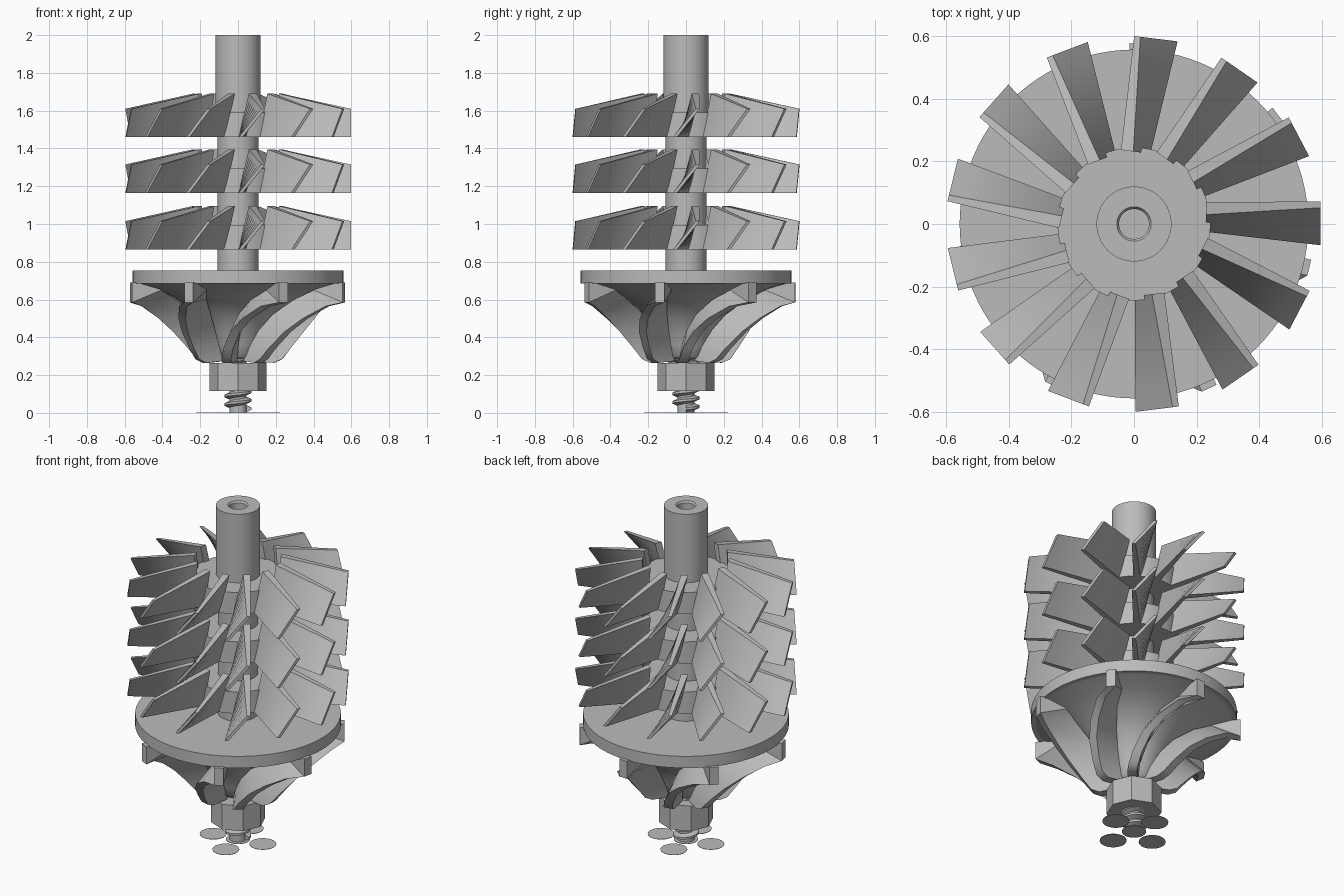
import bpy, bmesh
from math import sin, cos, pi, radians
from mathutils import Vector

cube = bpy.data.objects.get("Cube")
if cube:
    bpy.data.objects.remove(cube, do_unlink=True)

steel = bpy.data.materials.new("grey steel")
steel.use_nodes = True
GREY = (0.5, 0.5, 0.5, 1)
steel.diffuse_color = GREY
bsdf = next(n for n in steel.node_tree.nodes if n.type == 'BSDF_PRINCIPLED')
bsdf.inputs["Base Color"].default_value = GREY


def finish(name, bm, smooth=30):
    """Turn a bmesh into a named, shaded object."""
    bmesh.ops.recalc_face_normals(bm, faces=bm.faces)
    mesh = bpy.data.meshes.new(name)
    bm.to_mesh(mesh)
    bm.free()
    mesh.materials.append(steel)
    obj = bpy.data.objects.new(name, mesh)
    bpy.context.collection.objects.link(obj)
    if smooth:
        bpy.ops.object.select_all(action='DESELECT')
        obj.select_set(True)
        bpy.context.view_layer.objects.active = obj
        bpy.ops.object.shade_smooth_by_angle(angle=radians(smooth))
    return obj


def loft(bm, rings, caps=True):
    """Skin a run of equal-sized closed sections."""
    rows = [[bm.verts.new(p) for p in ring] for ring in rings]
    n = len(rows[0])
    for a, b in zip(rows, rows[1:]):
        for i in range(n):
            j = (i + 1) % n
            bm.faces.new((a[i], a[j], b[j], b[i]))
    if caps:
        bm.faces.new(rows[0])
        bm.faces.new(rows[-1])


def lathe(name, profile, sides=64, smooth=30, phase=0, centre=(0, 0)):
    """Revolve (radius, z) points round a vertical axis, capping both ends."""
    bm = bmesh.new()
    turns = [2 * pi * i / sides + phase for i in range(sides)]
    loft(bm, [[(centre[0] + r * cos(a), centre[1] + r * sin(a), z) for a in turns]
              for r, z in profile])
    return finish(name, bm, smooth)


def polar(r, side, z, angle):
    """Point at radius r, shifted sideways, turned by angle."""
    return Vector((r * cos(angle) - side * sin(angle),
                   r * sin(angle) + side * cos(angle), z))


def mix(a, b, t):
    return a + (b - a) * t


# Shaft: slim lower part, thicker top with a blind bore
lathe("lower_shaft", [(0.108, 0.74), (0.108, 1.5)])
lathe("upper_shaft", [(0.12, 1.5), (0.12, 2), (0.055, 2), (0.048, 1.99), (0.048, 1.9)])

# Three axial stages, each a hub with twisted blades
BLADES = 13
for level, base in enumerate((0.865, 1.165, 1.46), 1):
    lathe(f"stage_hub_{level}", [(0.245, base), (0.245, base + 0.13)], 52)
    bm = bmesh.new()
    for k in range(BLADES):
        angle = 2 * pi * k / BLADES
        rings = []
        for s in range(8):
            t = s / 7
            r = mix(0.23, 0.597, t)
            top = base + mix(0.23, 0.15, t)
            low, high = mix(-0.025, -0.068, t), mix(0.03, 0.052, t)
            thick = mix(0.04, 0.02, t)
            rings.append([polar(r, low, base, angle), polar(r, low + thick, base, angle),
                          polar(r, high + thick, top, angle), polar(r, high, top, angle)])
        loft(bm, rings)
    finish(f"stage_blades_{level}", bm, 25)

# Impeller back plate and flared hub
lathe("impeller_plate", [(0.558, 0.685), (0.558, 0.755)], 96)
lathe("impeller_hub", [(0.09, 0.285), (0.11, 0.3), (0.13, 0.36), (0.16, 0.43), (0.2, 0.495),
                       (0.26, 0.56), (0.34, 0.615), (0.43, 0.655), (0.54, 0.687)], 72, 40)

# Swept impeller blades: inner radius, inner z, outer radius, outer z, sweep in degrees
SECTIONS = [(.45, .69, .578, .69, 0), (.42, .65, .578, .585, 0), (.33, .60, .51, .565, -8),
            (.23, .52, .42, .5, -18), (.17, .44, .35, .43, -27), (.13, .36, .28, .345, -35),
            (.1, .3, .235, .285, -40), (.09, .275, .19, .265, -42)]
bm = bmesh.new()
for k in range(7):
    rings = []
    for ri, zi, ro, zo, sweep in SECTIONS:
        a = 2 * pi * k / 7 + radians(sweep - 14)
        rings.append([polar(ri, -0.026, zi, a), polar(ro, -0.026, zo, a),
                      polar(ro, 0.026, zo, a), polar(ri, 0.026, zi, a)])
    loft(bm, rings)
finish("impeller_blades", bm, 35)

# Nut
lathe("nut", [(0.15, 0.115), (0.15, 0.265)], 8, 0)

# Threaded stud: core plus helical ridge
lathe("stud_core", [(0.046, 0), (0.046, 0.32)], 32)
bm = bmesh.new()
PITCH, STEPS = 0.045, 24
rings = []
for i in range(int(6.3 * STEPS)):
    a = 2 * pi * i / STEPS
    z = 0.022 + PITCH * i / STEPS
    rings.append([polar(0.04, 0, z - 0.02, a), polar(0.072, 0, z - 0.006, a),
                  polar(0.072, 0, z + 0.006, a), polar(0.04, 0, z + 0.02, a)])
loft(bm, rings)
finish("stud_thread", bm, 35)

# Thin pads on the ground: one under the stud, four around it
lathe("pad_centre", [(0.066, 0), (0.066, 0.002)], 32)
for k in range(4):
    a = k * pi / 2 + radians(9)
    lathe(f"pad_{k + 1}", [(0.073, 0), (0.073, 0.002)], 32,
          centre=(0.15 * cos(a), 0.15 * sin(a)))
